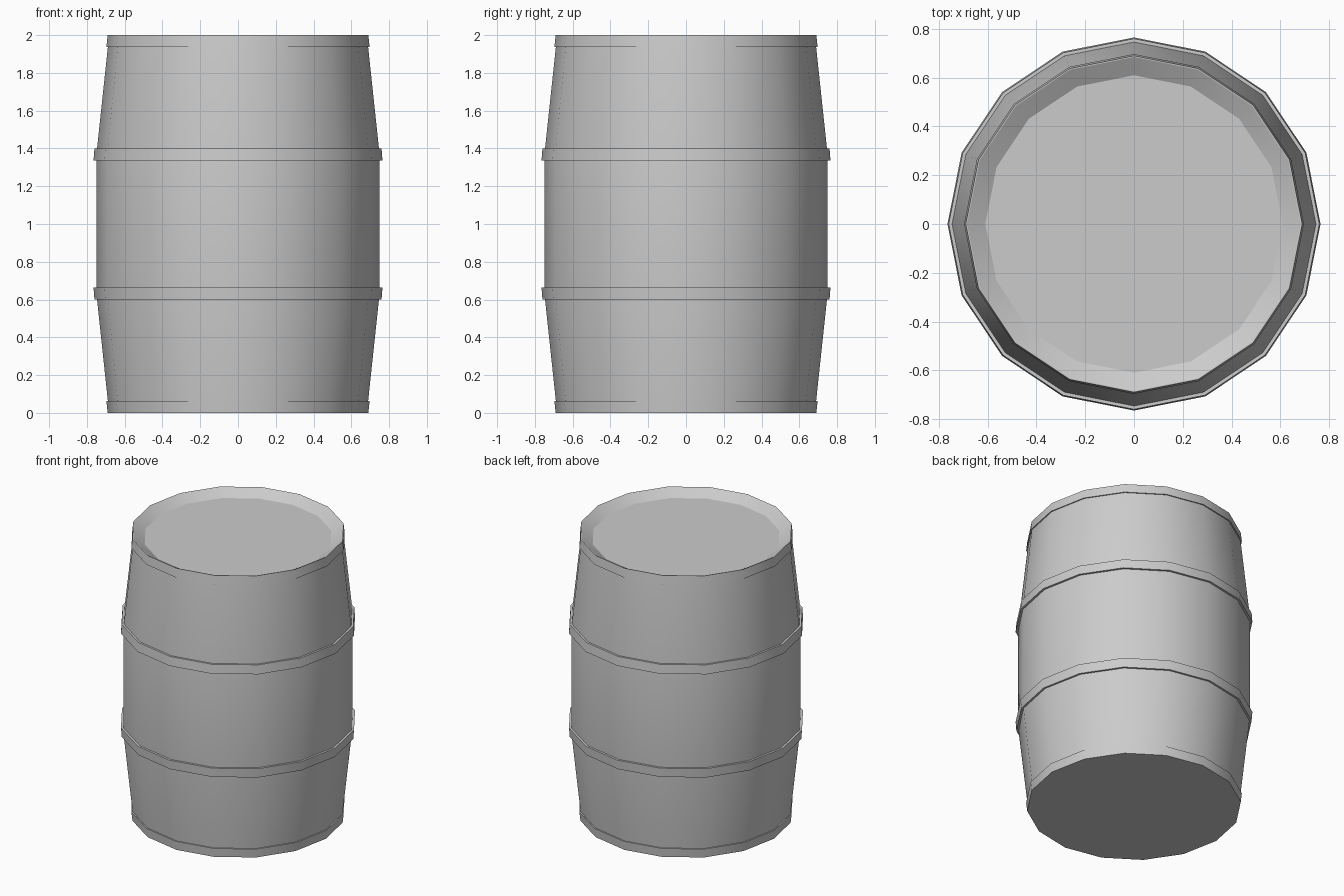
import bpy, bmesh, math

if "Cube" in bpy.data.objects:
    bpy.data.objects.remove(bpy.data.objects["Cube"])

SIDES = 16


def lathe(name, profile, closed=False):
    """Revolve (radius, z) points around z; open profiles get flat end caps."""
    bm = bmesh.new()
    rings = [[bm.verts.new((r * math.cos(math.tau * i / SIDES),
                            r * math.sin(math.tau * i / SIDES), z))
              for i in range(SIDES)] for r, z in profile]
    pairs = list(zip(rings, rings[1:]))
    if closed:
        pairs.append((rings[-1], rings[0]))
    else:
        bm.faces.new(rings[0][::-1])
        bm.faces.new(rings[-1])
    for a, b in pairs:
        for i in range(SIDES):
            j = (i + 1) % SIDES
            bm.faces.new((a[i], a[j], b[j], b[i]))
    bmesh.ops.recalc_face_normals(bm, faces=bm.faces)
    mesh = bpy.data.meshes.new(name)
    bm.to_mesh(mesh)
    bm.free()
    obj = bpy.data.objects.new(name, mesh)
    bpy.context.collection.objects.link(obj)
    bpy.ops.object.select_all(action='DESELECT')
    obj.select_set(True)
    bpy.context.view_layer.objects.active = obj
    bpy.ops.object.shade_smooth_by_angle(angle=math.radians(27))
    return obj


# Barrel body: end hoops, staves, and recessed lid in one profile
lathe("barrel_body", [
    (0.69, 0.0), (0.697, 0.063), (0.689, 0.063),
    (0.75, 0.635), (0.75, 1.365),
    (0.689, 1.937), (0.697, 1.937), (0.69, 2.0),
    (0.685, 2.0), (0.61, 1.955),
])

# Middle hoops, mirrored about the half height
for name, flip in (("lower_hoop", False), ("upper_hoop", True)):
    ring = [(0.735, 0.6), (0.76, 0.6), (0.765, 0.665), (0.735, 0.665)]
    lathe(name, [(r, 2 - z if flip else z) for r, z in ring], closed=True)
